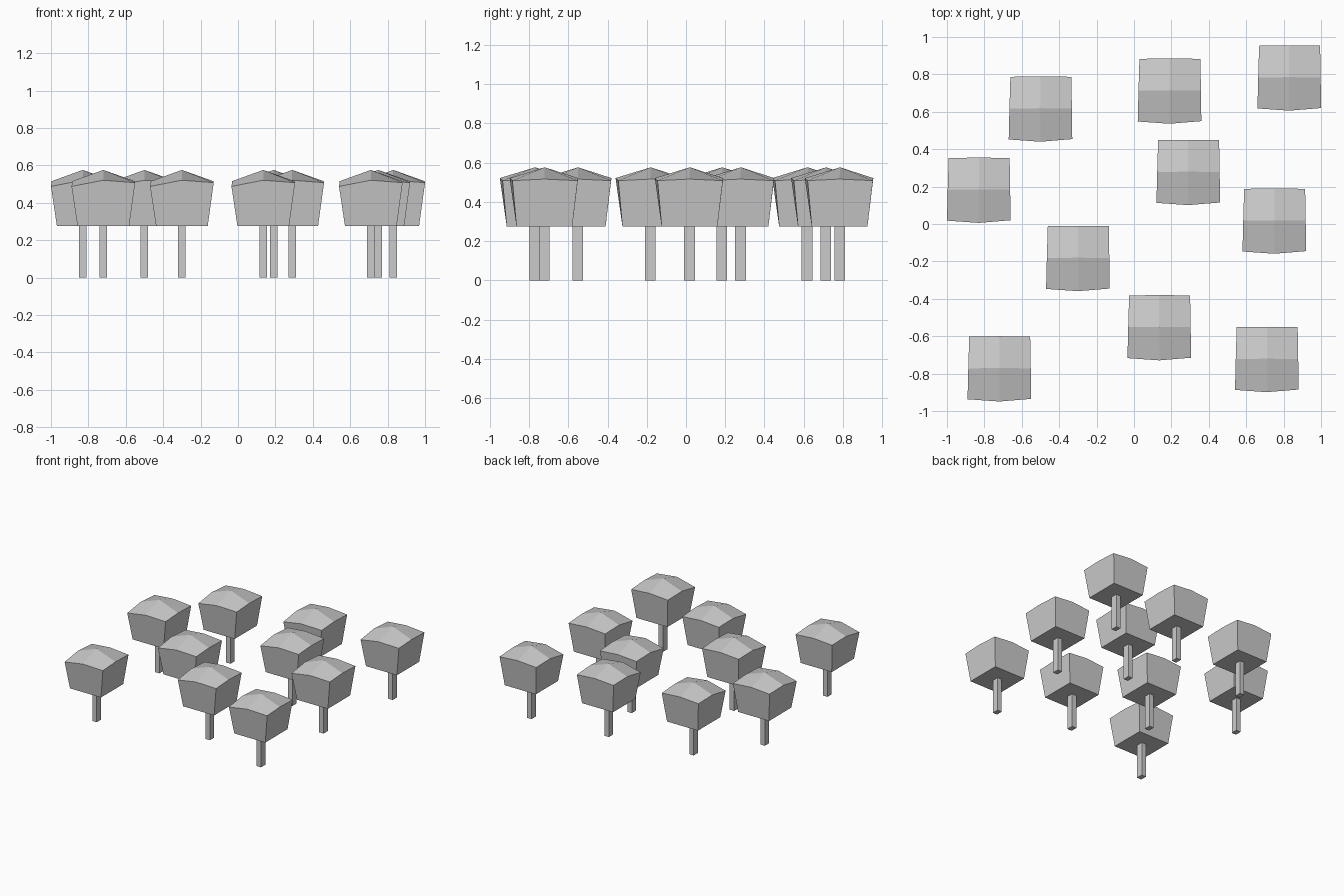
import bpy, bmesh

if "Cube" in bpy.data.objects:
    bpy.data.objects.remove(bpy.data.objects["Cube"])

# tree centres on the ground
SPOTS = [(-0.50, 0.617), (0.19, 0.713), (0.83, 0.783), (-0.83, 0.183), (0.29, 0.278),
         (0.75, 0.018), (-0.30, -0.182), (0.135, -0.552), (-0.72, -0.772), (0.71, -0.722)]


def place(name, mesh):
    # one linked copy of the part for every tree
    for i, (x, y) in enumerate(SPOTS):
        ob = bpy.data.objects.new(f"{name}_{i + 1}", mesh)
        ob.location = (x, y, 0)
        bpy.context.collection.objects.link(ob)


# trunk: plain box post
trunk = bpy.data.meshes.new("trunk")
bm = bmesh.new()
bmesh.ops.create_cube(bm, size=1)
bmesh.ops.scale(bm, vec=(0.04, 0.054, 0.28), verts=bm.verts)
bmesh.ops.translate(bm, vec=(0, 0, 0.14), verts=bm.verts)
bm.to_mesh(trunk)
bm.free()
place("trunk", trunk)

# crown: box flaring upward, capped by a shallow faceted roof
base = [(-0.138, -0.142), (0.138, -0.142), (0.138, 0.142), (-0.138, 0.142)]
rim = [(-0.17, -0.165, 0.488), (0, -0.177, 0.521), (0.17, -0.163, 0.508), (0.168, 0.0, 0.516),
       (0.165, 0.17, 0.508), (0, 0.172, 0.521), (-0.161, 0.17, 0.508), (-0.166, 0.0, 0.516)]
crown = bpy.data.meshes.new("crown")
bm = bmesh.new()
b = [bm.verts.new((x, y, 0.275)) for x, y in base]
r = [bm.verts.new(p) for p in rim]
apex = bm.verts.new((0, 0.002, 0.576))
bm.faces.new(b[::-1])
for i in range(4):
    k = 2 * i
    bm.faces.new((b[i], b[(i + 1) % 4], r[(k + 2) % 8], r[k + 1], r[k]))
    bm.faces.new((apex, r[k - 1], r[k], r[k + 1]))
bmesh.ops.recalc_face_normals(bm, faces=bm.faces)
bm.to_mesh(crown)
bm.free()
place("crown", crown)
